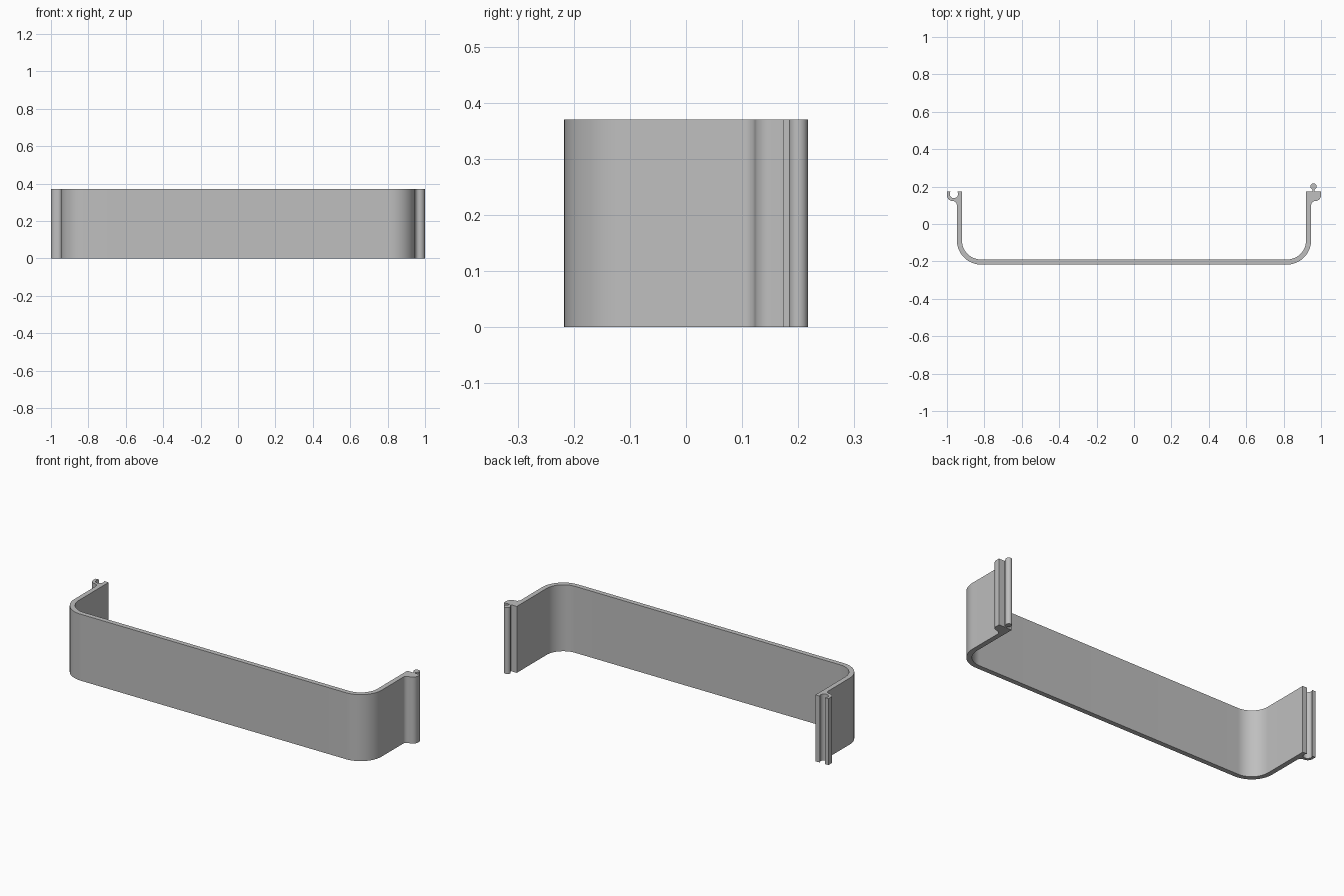
import bpy, bmesh, math

if "Cube" in bpy.data.objects:
    bpy.data.objects.remove(bpy.data.objects["Cube"], do_unlink=True)

HEIGHT = 0.37
WALL_OUT, WALL_IN = 0.947, 0.92      # side wall faces
FRONT = -0.217                       # outer front face
R_OUT = 0.13                         # outer corner radius
R_IN = R_OUT - (WALL_OUT - WALL_IN)
END_Y = 0.175                        # flat tops of the clip ends
CORNER = (WALL_OUT - R_OUT, FRONT + R_OUT)


def arc(centre, radius, start, end, steps):
    """Points along an arc, angles in degrees."""
    pts = []
    for i in range(steps + 1):
        a = math.radians(start + (end - start) * i / steps)
        pts.append((centre[0] + radius * math.cos(a), centre[1] + radius * math.sin(a)))
    return pts


def mirrored(pts):
    return [(-x, y) for x, y in reversed(pts)]


# Outer side: front corner, concave fillet, rounded shoulder
outer = arc(CORNER, R_OUT, -90, 0, 20)
outer += arc((0.97, 0.10), 0.023, 180, 90, 8)
outer += arc((0.97, 0.153), 0.03, -90, 0, 8)
outer.append((1.0, END_Y))

# Inner side of the wall, running from the clip end to the front
inner = [(WALL_IN, END_Y)] + arc(CORNER, R_IN, 0, -90, 20)

# Left end: round bead on a thin neck
bead = [(0.965, END_Y)] + arc((0.96, 0.2005), 0.0165, -72, 252, 28) + [(0.955, END_Y)]

# Right end: open round socket that receives a bead
lip = math.degrees(math.asin((END_Y - 0.16) / 0.022))
socket = arc((-0.963, 0.16), 0.022, lip, -180 - lip, 24)

outline = outer + bead + inner + mirrored(inner) + socket + mirrored(outer)

# Extrude the outline to the full height
bm = bmesh.new()
base = bm.faces.new([bm.verts.new((x, y, 0)) for x, y in outline])
top = bmesh.ops.extrude_face_region(bm, geom=[base], use_keep_orig=True)["geom"]
bmesh.ops.translate(bm, vec=(0, 0, HEIGHT),
                    verts=[v for v in top if isinstance(v, bmesh.types.BMVert)])
bmesh.ops.recalc_face_normals(bm, faces=bm.faces)
mesh = bpy.data.meshes.new("clip_band")
bm.to_mesh(mesh)
bm.free()

band = bpy.data.objects.new("clip_band", mesh)
bpy.context.collection.objects.link(band)

# Plain grey material
grey = bpy.data.materials.new("plain_grey")
grey.use_nodes = True
colour = (0.52, 0.52, 0.52, 1)
grey.diffuse_color = colour
next(n for n in grey.node_tree.nodes
     if n.type == "BSDF_PRINCIPLED").inputs["Base Color"].default_value = colour
mesh.materials.append(grey)

# Smooth curves, crisp edges
bpy.ops.object.select_all(action="DESELECT")
band.select_set(True)
bpy.context.view_layer.objects.active = band
bpy.ops.object.shade_smooth_by_angle(angle=math.radians(30))
